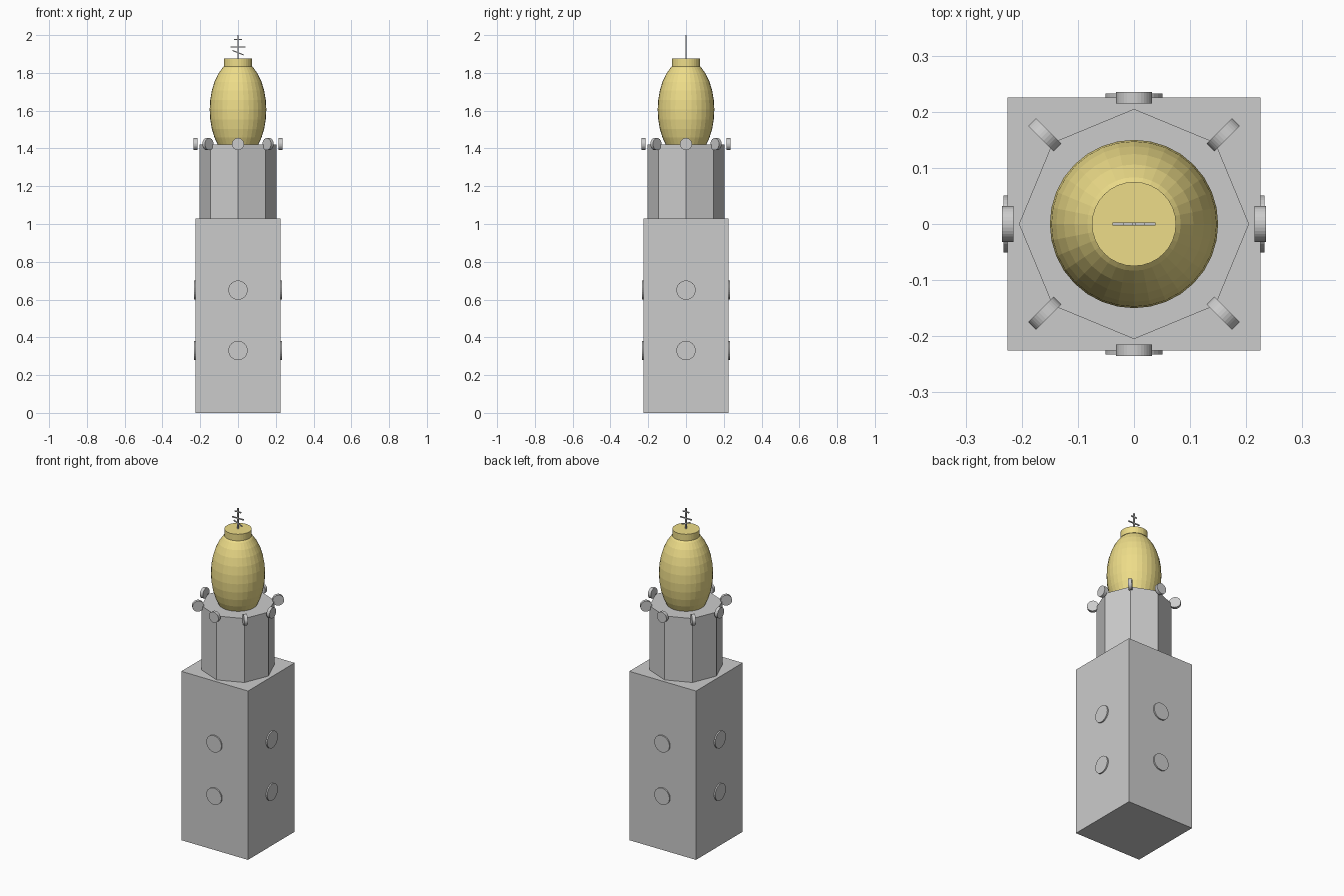
import bpy
from math import pi, cos, sin, radians

if "Cube" in bpy.data.objects:
    bpy.data.objects.remove(bpy.data.objects["Cube"])

gold = bpy.data.materials.new("gold")
gold.diffuse_color = (0.85, 0.72, 0.25, 1)
gold.use_nodes = True
gold.node_tree.nodes["Principled BSDF"].inputs["Base Color"].default_value = gold.diffuse_color


def box(name, loc, size, tilt=0):
    bpy.ops.mesh.primitive_cube_add(size=1, location=loc, rotation=(0, tilt, 0))
    o = bpy.context.object
    o.name = name
    o.scale = size
    return o


def cylinder(name, sides, r, depth, loc, rot=(0, 0, 0)):
    bpy.ops.mesh.primitive_cylinder_add(vertices=sides, radius=r, depth=depth,
                                        location=loc, rotation=rot)
    o = bpy.context.object
    o.name = name
    return o


# square tower and octagonal belfry
box("tower_base", (0, 0, 0.515), (0.45, 0.45, 1.03))
belfry = cylinder("belfry", 8, 0.205, 0.41, (0, 0, 1.215))

# round windows, two on each tower face
for i in range(4):
    a = i * pi / 2
    for z in (0.65, 0.33):
        cylinder("round_window", 32, 0.051, 0.016,
                 (0.225 * cos(a), 0.225 * sin(a), z), (0, pi / 2, a))

# small discs round the belfry rim; the diagonal ones stand edge-on
for i in range(8):
    a = i * pi / 4
    turn = a + (pi / 2 if i % 2 else 0)
    cylinder("rim_disc", 32, 0.032, 0.02,
             (0.225 * cos(a), 0.225 * sin(a), 1.423), (0, pi / 2, turn))

# golden dome and its cap
bpy.ops.mesh.primitive_uv_sphere_add(segments=32, ring_count=16, radius=1,
                                     location=(0, 0, 1.605))
dome = bpy.context.object
dome.name = "dome"
dome.scale = (0.15, 0.15, 0.265)
cap = cylinder("dome_cap", 32, 0.075, 0.04, (0, 0, 1.855))
for o in (dome, cap):
    o.data.materials.append(gold)

# three-bar cross
t = 0.006
box("cross_post", (0, 0, 1.93), (t, t, 0.14))
box("cross_top_bar", (0, 0, 1.977), (0.04, t, t))
box("cross_main_bar", (0, 0, 1.938), (0.077, t, t))
box("cross_foot_bar", (0, 0, 1.907), (0.062, t, t), radians(22))
